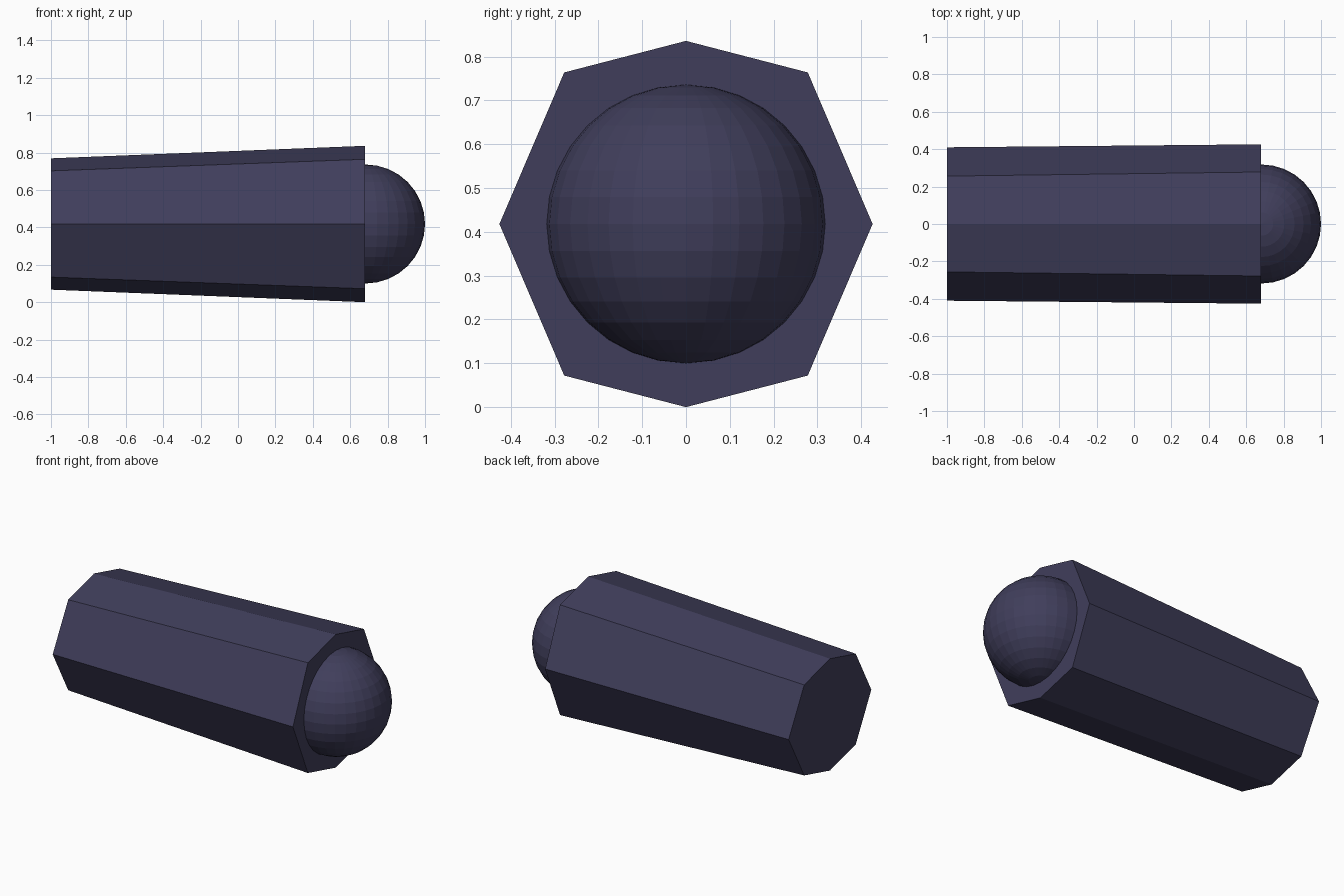
import bpy, bmesh

if "Cube" in bpy.data.objects:
    bpy.data.objects.remove(bpy.data.objects["Cube"])

mat = bpy.data.materials.new("dark slate violet")
mat.diffuse_color = (0.051, 0.048, 0.105, 1)
mat.use_nodes = True
mat.node_tree.nodes["Principled BSDF"].inputs["Base Color"].default_value = mat.diffuse_color
CZ = 0.418


def finish(name, bm):
    bmesh.ops.recalc_face_normals(bm, faces=bm.faces[:])
    mesh = bpy.data.meshes.new(name)
    bm.to_mesh(mesh)
    bm.free()
    mesh.materials.append(mat)
    obj = bpy.data.objects.new(name, mesh)
    bpy.context.collection.objects.link(obj)
    return obj


def octagon(bm, x, side, cy, cz, top):
    # side corner, diagonal corner (cy, cz) and top corner, mirrored around
    pts = [(side, 0), (cy, cz), (0, top), (-cy, cz),
           (-side, 0), (-cy, -cz), (0, -top), (cy, -cz)]
    return [bm.verts.new((x, y, CZ + z)) for y, z in pts]


# tapered eight-sided body
bm = bmesh.new()
back = octagon(bm, -1.0, 0.41, 0.256, 0.284, 0.351)
front = octagon(bm, 0.68, 0.426, 0.278, 0.346, 0.418)
bm.faces.new(back)
bm.faces.new(front)
for i in range(8):
    j = (i + 1) % 8
    bm.faces.new((back[i], back[j], front[j], front[i]))
finish("body", bm)

# round end, half sunk in the body
bm = bmesh.new()
bmesh.ops.create_uvsphere(bm, u_segments=32, v_segments=16, radius=0.318)
bmesh.ops.translate(bm, verts=bm.verts[:], vec=(0.682, 0, CZ))
finish("round_end", bm)
